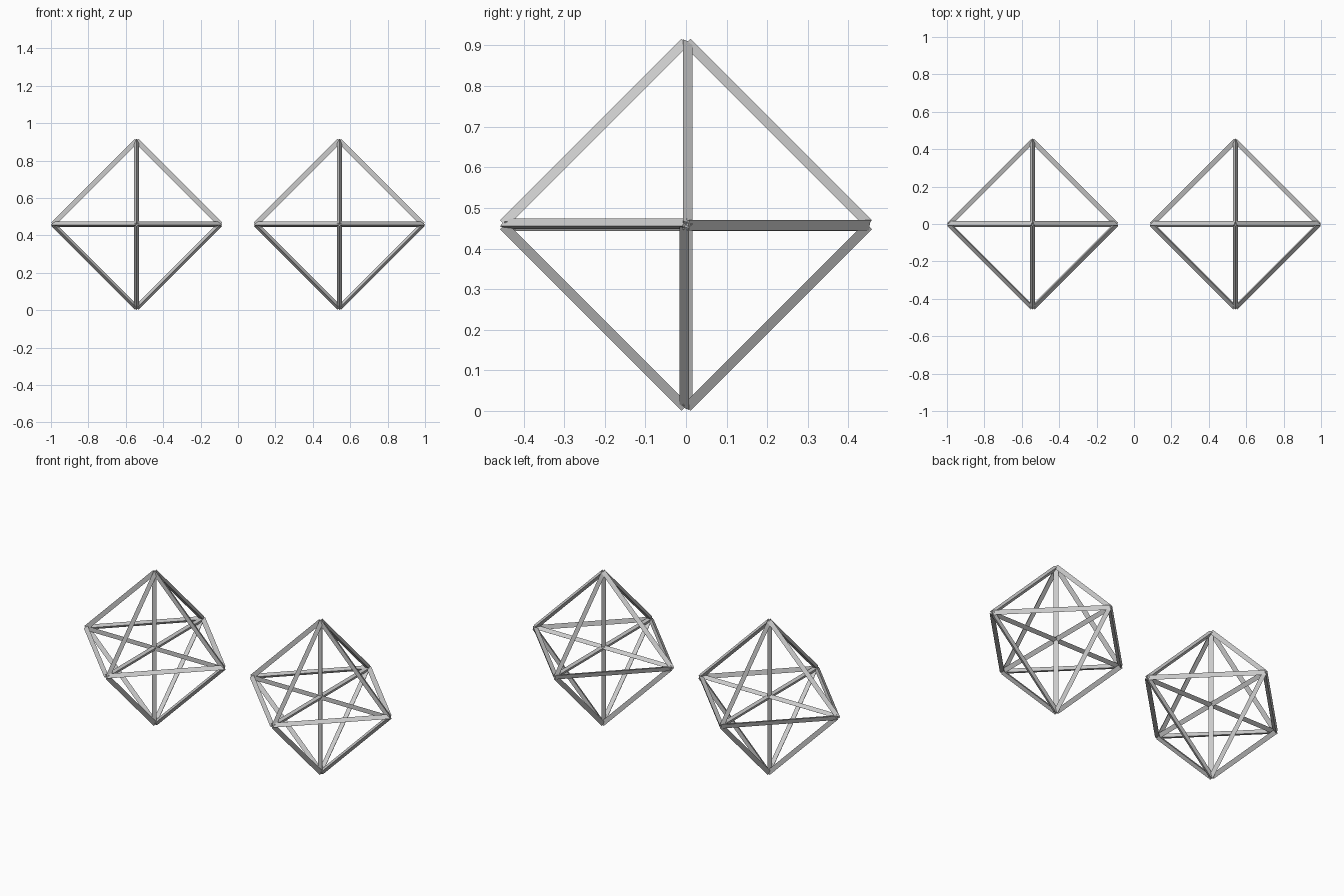
import bpy, bmesh
from math import sin, cos, pi, radians
from mathutils import Vector

if "Cube" in bpy.data.objects:
    bpy.data.objects.remove(bpy.data.objects["Cube"])

R = 0.447          # centre to corner
ROD = 0.0155       # rod radius
CX, CZ = 0.542, 0.459


def rod(bm, a, b, u):
    """Three-sided rod from a to b with one ridge pointing along u."""
    d = (b - a).normalized()
    u = u.normalized()
    w = d.cross(u)
    rings = []
    for end in (a, b):
        rings.append([bm.verts.new(end + ROD * (u * cos(t) + w * sin(t)))
                      for t in (0, 2 * pi / 3, 4 * pi / 3)])
    lo, hi = rings
    for i in range(3):
        j = (i + 1) % 3
        bm.faces.new((lo[i], lo[j], hi[j], hi[i]))
    bm.faces.new(lo[::-1])
    bm.faces.new(hi)


def finish(bm, name, x):
    bmesh.ops.recalc_face_normals(bm, faces=bm.faces)
    mesh = bpy.data.meshes.new(name)
    bm.to_mesh(mesh)
    bm.free()
    ob = bpy.data.objects.new(name, mesh)
    ob.location = (x, 0, CZ)
    bpy.context.collection.objects.link(ob)


X, Y, Z = Vector((1, 0, 0)), Vector((0, 1, 0)), Vector((0, 0, 1))

for side, x in (("left", -CX), ("right", CX)):
    # Twelve outer edges: four in each of the three main planes
    bm = bmesh.new()
    for p, q, n in ((X, Z, Y), (X, Y, Z), (Y, Z, X)):
        for s in (-1, 1):
            for t in (-1, 1):
                a, b = p * s, q * t
                out = (a + b).normalized()
                if n == Y:
                    ang = 90 * t
                elif n == Z:
                    ang = 45 if t > 0 else -15
                else:
                    ang = 0
                ang = radians(ang)
                rod(bm, a * R, b * R, out * cos(ang) + n * sin(ang))
    finish(bm, side + "_octahedron_edges", x)

    # Six spokes meeting in the middle
    bm = bmesh.new()
    for axis, ridge in ((X, Y), (Y, -Z), (Z, Y)):
        for s in (-1, 1):
            rod(bm, Vector((0, 0, 0)), axis * R * s, ridge)
    finish(bm, side + "_octahedron_spokes", x)
